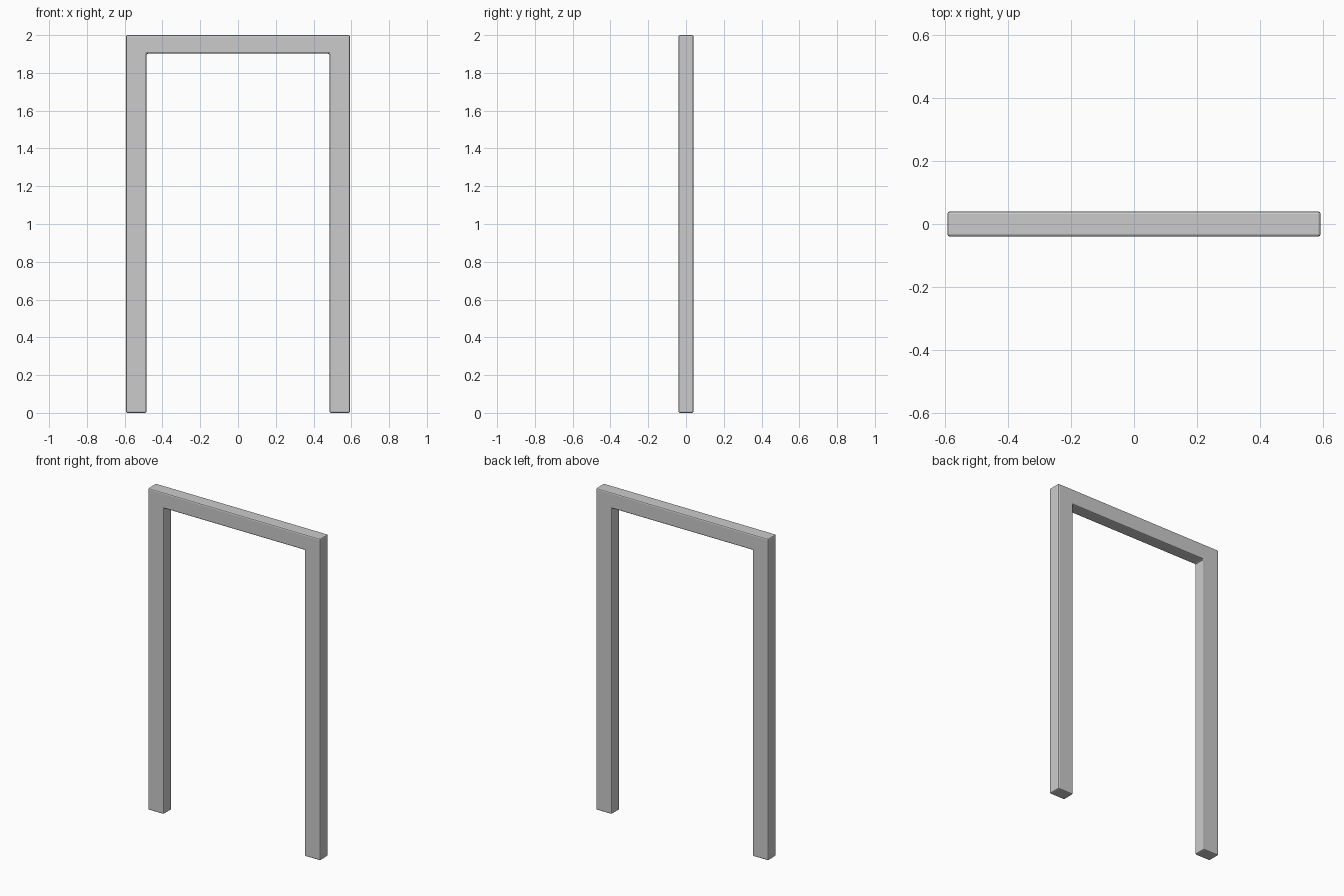
import bpy, bmesh

if "Cube" in bpy.data.objects:
    bpy.data.objects.remove(bpy.data.objects["Cube"])

W, H, D = 0.593, 2.0, 0.04      # half width, height, half depth
IN, UNDER = 0.484, 1.902        # inner half width, underside of the lintel

# Door frame: U-shaped profile extruded through its depth
profile = [(-W, 0), (-IN, 0), (-IN, UNDER), (IN, UNDER),
           (IN, 0), (W, 0), (W, H), (-W, H)]
bm = bmesh.new()
face = bm.faces.new([bm.verts.new((x, -D, z)) for x, z in profile])
ext = bmesh.ops.extrude_face_region(bm, geom=[face], use_keep_orig=True)
moved = [v for v in ext["geom"] if isinstance(v, bmesh.types.BMVert)]
bmesh.ops.translate(bm, verts=moved, vec=(0, 2 * D, 0))
bmesh.ops.recalc_face_normals(bm, faces=bm.faces[:])

# Softened edges all round, including the inner corners
bmesh.ops.bevel(bm, geom=bm.edges[:], offset=0.008, offset_type='OFFSET',
                segments=2, profile=0.5, affect='EDGES', clamp_overlap=True)
bmesh.ops.recalc_face_normals(bm, faces=bm.faces[:])

mesh = bpy.data.meshes.new("door_frame")
bm.to_mesh(mesh)
bm.free()
frame = bpy.data.objects.new("door_frame", mesh)
bpy.context.collection.objects.link(frame)
